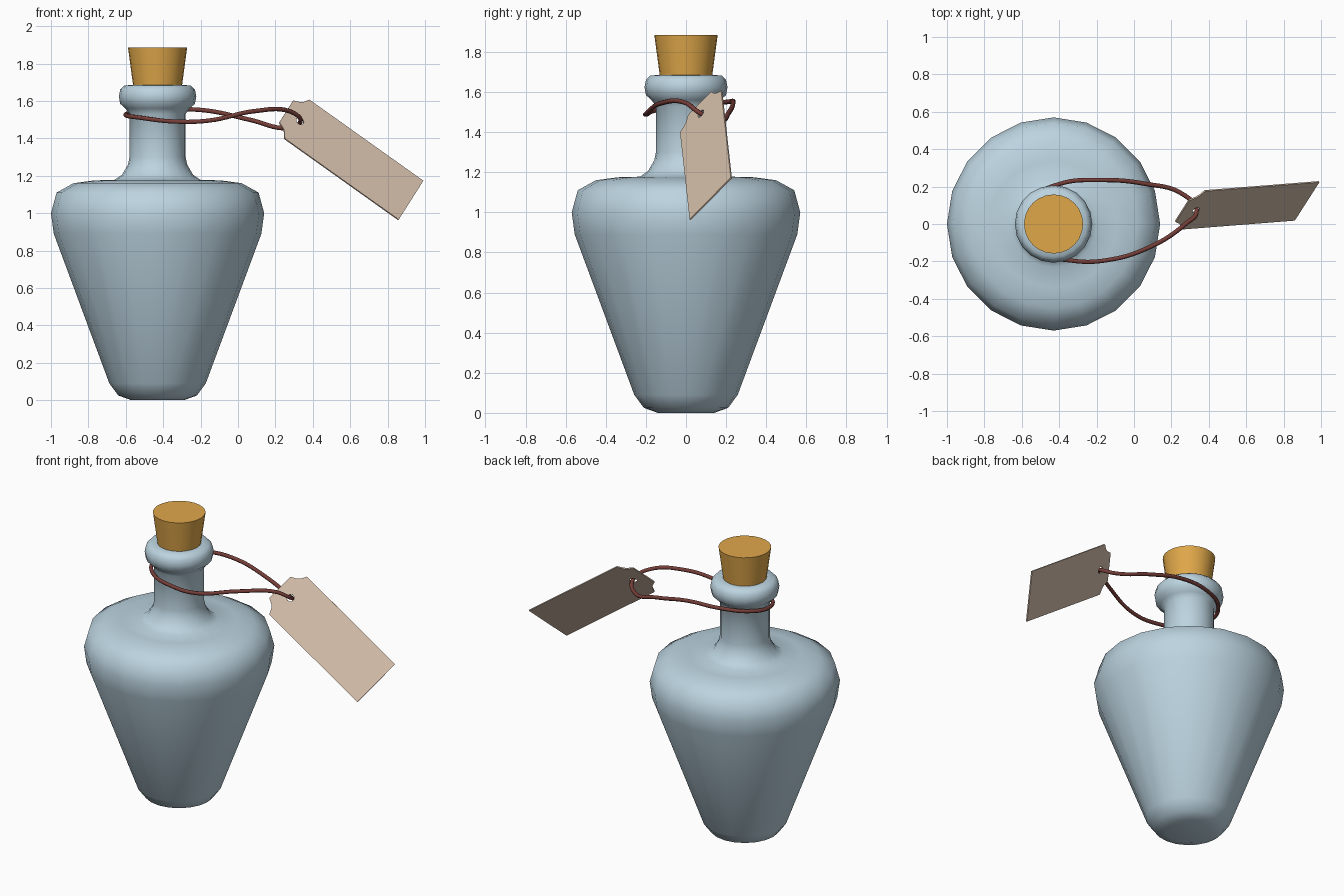
import bpy, bmesh, math
from mathutils import Vector, Matrix

if "Cube" in bpy.data.objects:
    bpy.data.objects.remove(bpy.data.objects["Cube"])


def material(name, rgb):
    m = bpy.data.materials.new(name)
    m.diffuse_color = (*rgb, 1)
    m.use_nodes = True
    m.node_tree.nodes["Principled BSDF"].inputs["Base Color"].default_value = m.diffuse_color
    return m


GLASS = material("pale_blue_glass", (0.50, 0.655, 0.745))
CORK = material("cork_gold", (0.745, 0.39, 0.068))
PAPER = material("tan_paper", (0.69, 0.54, 0.42))
RED = material("dark_red_brown", (0.18, 0.048, 0.04))


def finish(bm, name, mat, smooth=None):
    bmesh.ops.recalc_face_normals(bm, faces=bm.faces)
    me = bpy.data.meshes.new(name)
    bm.to_mesh(me)
    bm.free()
    ob = bpy.data.objects.new(name, me)
    bpy.context.collection.objects.link(ob)
    me.materials.append(mat)
    if smooth:
        bpy.ops.object.select_all(action='DESELECT')
        ob.select_set(True)
        bpy.context.view_layer.objects.active = ob
        bpy.ops.object.shade_smooth_by_angle(angle=math.radians(smooth))
    return ob


def lathe(name, profile, sides, mat, smooth):
    """Revolve (radius, z) points around the bottle axis and cap both ends."""
    bm = bmesh.new()
    rings = []
    for r, z in profile:
        rings.append([bm.verts.new((-0.43 + r * math.cos(2 * math.pi * i / sides),
                                    r * math.sin(2 * math.pi * i / sides), z))
                      for i in range(sides)])
    for a, b in zip(rings, rings[1:]):
        for i in range(sides):
            j = (i + 1) % sides
            bm.faces.new((a[i], a[j], b[j], b[i]))
    bm.faces.new(rings[0])
    bm.faces.new(rings[-1])
    return finish(bm, name, mat, smooth)


# Bottle: tapered body, rounded shoulder, neck and rolled lip
lathe("bottle", [
    (0.14, 0.0), (0.21, 0.025), (0.258, 0.09), (0.555, 0.89), (0.57, 1.0),
    (0.54, 1.11), (0.45, 1.16), (0.34, 1.175), (0.23, 1.178), (0.19, 1.205),
    (0.158, 1.26), (0.15, 1.30), (0.15, 1.53), (0.172, 1.56), (0.20, 1.585),
    (0.207, 1.625), (0.20, 1.66), (0.178, 1.683), (0.13, 1.685)], 20, GLASS, 50)

# Cork stopper
lathe("cork", [(0.125, 1.64), (0.158, 1.885)], 24, CORK, 40)

# Tag frame: u along the tag, v across it, n out of its front
u = Vector((0.812, 0.064, -0.578)).normalized()
v = Vector((0.41, 0.64, 0.648))
v = (v - u * v.dot(u)).normalized()
n = u.cross(v)
TAG = Matrix((u, v, n)).transposed().to_4x4()
TAG.translation = (0.25, -0.03, 1.40)
L, W = 0.75, 0.32

# Outline with two scooped corners at the tied end
half = [(0, 0), (-0.018, 0.035), (-0.035, 0.052), (-0.07, 0.07)]
outline = [(L, W), (L, 0)][::1] + half + [(x, W - y) for x, y in reversed(half)]


def loop(bm, pts):
    vs = [bm.verts.new((x, y, 0)) for x, y in pts]
    return vs, [bm.edges.new((vs[i], vs[(i + 1) % len(vs)])) for i in range(len(vs))]


# Tag card with a round hole
bm = bmesh.new()
edges = loop(bm, outline)[1]
edges += loop(bm, [(0.02 + 0.022 * math.cos(math.pi * i / 8),
                    W / 2 + 0.022 * math.sin(math.pi * i / 8)) for i in range(16)])[1]
bmesh.ops.triangle_fill(bm, use_beauty=True, use_dissolve=False, edges=edges, normal=(0, 0, 1))
ext = bmesh.ops.extrude_face_region(bm, geom=bm.faces[:], use_keep_orig=True)
bmesh.ops.translate(bm, vec=(0, 0, -0.008),
                    verts=[e for e in ext["geom"] if isinstance(e, bmesh.types.BMVert)])
finish(bm, "tag_card", PAPER).matrix_world = TAG

# Thin printed border line on the tag front
bm = bmesh.new()
face = bm.faces.new(loop(bm, outline)[0])
if face.normal.length == 0:
    face.normal_update()
margin = bmesh.ops.inset_region(bm, faces=[face], thickness=0.015, use_even_offset=True)["faces"]
line = bmesh.ops.inset_region(bm, faces=[face], thickness=0.008, use_even_offset=True)["faces"]
bmesh.ops.delete(bm, geom=margin + [face], context='FACES')
ext = bmesh.ops.extrude_face_region(bm, geom=bm.faces[:], use_keep_orig=True)
bmesh.ops.translate(bm, vec=(0, 0, 0.002),
                    verts=[e for e in ext["geom"] if isinstance(e, bmesh.types.BMVert)])
finish(bm, "tag_border", RED).matrix_world = TAG

# Cord: closed loop around the neck and through the tag hole
path = [(0.335, 0.07, 1.495), (0.275, 0.0, 1.545), (0.085, -0.123, 1.545),
        (-0.155, -0.195, 1.495), (-0.34, -0.195, 1.49), (-0.52, -0.145, 1.51),
        (-0.60, 0.0, 1.525), (-0.55, 0.13, 1.54), (-0.395, 0.215, 1.552),
        (-0.18, 0.235, 1.55), (0.06, 0.215, 1.50), (0.26, 0.16, 1.455)]
cu = bpy.data.curves.new("cord", 'CURVE')
cu.dimensions = '3D'
cu.bevel_depth = 0.012
cu.bevel_resolution = 2
cu.resolution_u = 8
sp = cu.splines.new('BEZIER')
sp.bezier_points.add(len(path) - 1)
for p, co in zip(sp.bezier_points, path):
    p.co = co
    p.handle_left_type = p.handle_right_type = 'AUTO'
sp.use_cyclic_u = True
cu.materials.append(RED)
bpy.context.collection.objects.link(bpy.data.objects.new("cord", cu))
